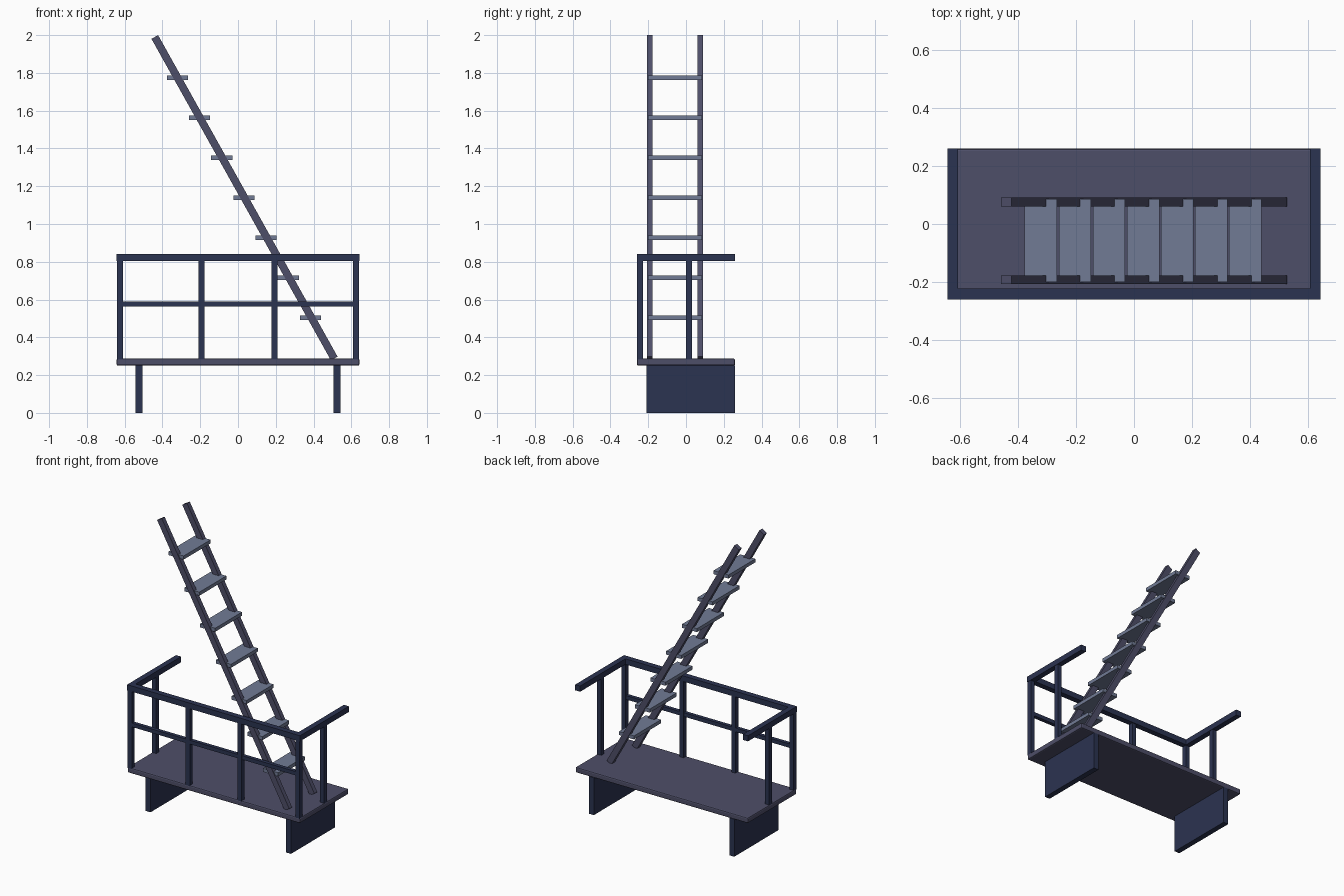
import bpy, bmesh

if "Cube" in bpy.data.objects:
    bpy.data.objects.remove(bpy.data.objects["Cube"])


def material(name, rgb):
    m = bpy.data.materials.new(name)
    m.diffuse_color = (*rgb, 1)
    m.use_nodes = True
    m.node_tree.nodes["Principled BSDF"].inputs["Base Color"].default_value = m.diffuse_color
    return m


NAVY = material("dark navy", (0.024, 0.033, 0.082))
SLATE = material("slate purple", (0.076, 0.077, 0.140))
STEEL = material("pale steel", (0.165, 0.198, 0.300))


def prism(name, profile, y0, y1, mat):
    """Extrude an xz profile from y0 to y1."""
    bm = bmesh.new()
    face = bm.faces.new([bm.verts.new((x, y0, z)) for x, z in profile])
    ext = bmesh.ops.extrude_face_region(bm, geom=[face])
    verts = [v for v in ext["geom"] if isinstance(v, bmesh.types.BMVert)]
    bmesh.ops.translate(bm, verts=verts, vec=(0, y1 - y0, 0))
    bmesh.ops.recalc_face_normals(bm, faces=bm.faces)
    me = bpy.data.meshes.new(name)
    bm.to_mesh(me)
    bm.free()
    me.materials.append(mat)
    ob = bpy.data.objects.new(name, me)
    bpy.context.collection.objects.link(ob)
    return ob


def box(name, x, y, z, mat):
    return prism(name, [(x[0], z[0]), (x[1], z[0]), (x[1], z[1]), (x[0], z[1])], *y, mat)


# Platform with softened edges
deck = box("platform", (-0.643, 0.643), (-0.26, 0.26), (0.25, 0.287), SLATE)
bevel = deck.modifiers.new("edge bevel", 'BEVEL')
bevel.width = 0.008
bevel.segments = 2

# Support panels, corner posts, side posts and side rails on both ends
for label, s in (("left", -1), ("right", 1)):
    def span(a, b):
        return tuple(sorted((s * a, s * b)))
    box(label + "_support", span(0.505, 0.542), (-0.21, 0.26), (0, 0.252), NAVY)
    box(label + "_corner_post", span(0.61, 0.641), (-0.259, -0.228), (0.28, 0.81), NAVY)
    box(label + "_front_post", span(0.178, 0.209), (-0.259, -0.228), (0.28, 0.81), NAVY)
    box(label + "_side_post", span(0.61, 0.641), (0.0, 0.031), (0.28, 0.81), NAVY)
    box(label + "_top_rail", span(0.607, 0.644), (-0.222, 0.26), (0.804, 0.842), NAVY)

# Front rails
box("front_top_rail", (-0.644, 0.644), (-0.26, -0.222), (0.804, 0.842), NAVY)
box("front_middle_rail", (-0.63, 0.63), (-0.256, -0.231), (0.564, 0.59), NAVY)

# Sloping ladder stringers
slope = [(-0.458, 1.98), (-0.423, 2.0), (0.527, 0.298), (0.492, 0.278)]
for label, y in (("front", -0.207), ("back", 0.061)):
    prism(label + "_stringer", slope, y, y + 0.03, SLATE)

# Ladder treads
for i in range(7):
    x, z = 0.327 - 0.1173 * i, 0.503 + 0.212 * i
    box(f"tread_{i + 1}", (x, x + 0.112), (-0.2, 0.086), (z - 0.012, z + 0.012), STEEL)
